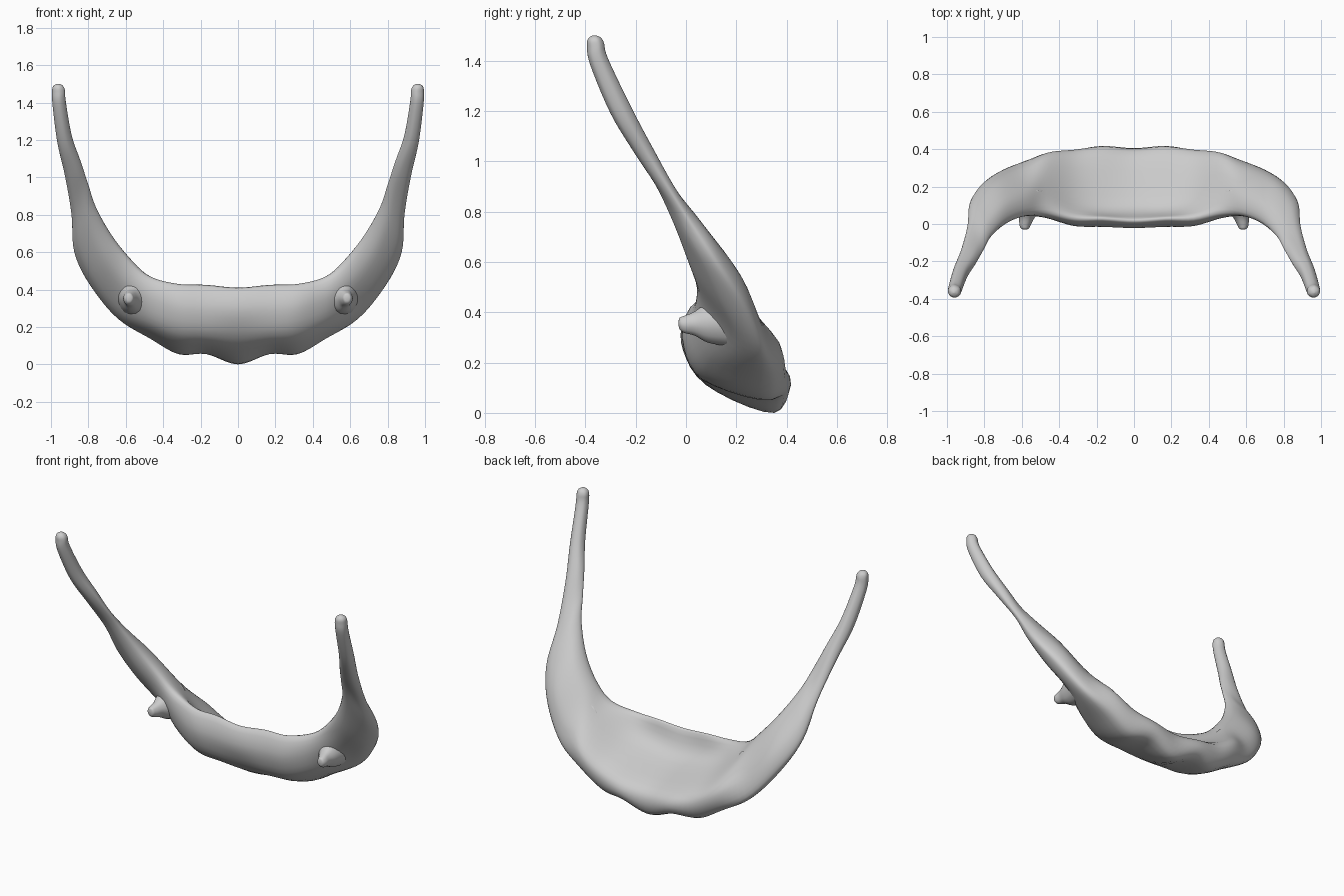
import bpy, bmesh, math
from mathutils import Vector as V

if "Cube" in bpy.data.objects:
    bpy.data.objects.remove(bpy.data.objects["Cube"])


def catmull(a, b, c, d, t):
    return 0.5 * (2 * b + (c - a) * t + (2 * a - 5 * b + 4 * c - d) * t * t
                  + (3 * b - a - 3 * c + d) * t ** 3)


def loft(name, rings, along=5, around=5):
    """Smooth skin through rings of control points, closed at both ends."""
    fine = []
    for r in rings:
        n = len(r)
        fine.append([catmull(r[i - 1], r[i], r[(i + 1) % n], r[(i + 2) % n], k / around)
                     for i in range(n) for k in range(around)])
    last = len(fine) - 1
    skin = []
    for i in range(last):
        a, b, c, d = fine[max(i - 1, 0)], fine[i], fine[i + 1], fine[min(i + 2, last)]
        for k in range(along):
            skin.append([catmull(*p, k / along) for p in zip(a, b, c, d)])
    skin.append(fine[-1])
    bm = bmesh.new()
    rows = [[bm.verts.new(p) for p in ring] for ring in skin]
    n = len(rows[0])
    for p, q in zip(rows, rows[1:]):
        for i in range(n):
            bm.faces.new((p[i], p[(i + 1) % n], q[(i + 1) % n], q[i]))
    bm.faces.new(rows[0])
    bm.faces.new(rows[-1])
    bmesh.ops.recalc_face_normals(bm, faces=bm.faces)
    me = bpy.data.meshes.new(name)
    bm.to_mesh(me)
    bm.free()
    ob = bpy.data.objects.new(name, me)
    bpy.context.collection.objects.link(ob)
    for f in me.polygons:
        f.use_smooth = True
    return ob


# Body sections at fixed x: top, upper back, lower back, bottom, lower front, upper front
body = [
    (0.00, [(.02, .41), (.10, .27), (.385, .15), (.35, .00), (.08, .11), (-.02, .28)]),
    (0.17, [(.03, .425), (.10, .29), (.395, .17), (.36, .055), (.07, .125), (-.015, .29)]),
    (0.32, [(.03, .43), (.13, .33), (.385, .20), (.33, .055), (.07, .14), (-.01, .30)]),
    (0.47, [(.06, .47), (.19, .41), (.37, .28), (.33, .14), (.11, .20), (.035, .35)]),
]
half = [[V((x, y, z)) for y, z in pts] for x, pts in body]

# Arm sections: upper inner edge, lower outer edge, half thickness
arm = [
    ((.58, .05, .56), (.64, .31, .25), .08),
    ((.68, .01, .69), (.79, .23, .43), .075),
    ((.76, -.06, .84), (.875, .12, .60), .05),
    ((.80, -.13, .96), (.89, -.01, .80), .030),
    ((.84, -.20, 1.08), (.925, -.14, 1.01), .037),
    ((.89, -.28, 1.22), (.965, -.24, 1.19), .043),
    ((.922, -.36, 1.40), (.99, -.33, 1.39), .038),
    ((.928, -.375, 1.465), (.992, -.345, 1.465), .034),
    ((.94, -.375, 1.49), (.985, -.355, 1.49), .024),
    ((.957, -.367, 1.50), (.967, -.363, 1.50), .006),
]
mids = [V((.47, .2, .3))] + [(V(t) + V(b)) / 2 for t, b, h in arm]
for i, (t, b, h) in enumerate(arm):
    m, e = mids[i + 1], (V(t) - V(b)) / 2
    tangent = mids[min(i + 2, len(arm))] - mids[i]
    n = e.cross(tangent).normalized() * h
    half.append([m + e * math.cos(a) + n * math.sin(a)
                 for a in (k * math.pi / 3 for k in range(6))])

# Whole bow, mirrored through the middle section
mirrored = [[V((-p.x, p.y, p.z)) for p in r] for r in half[:0:-1]]
loft("curved_bow", mirrored + half)

# Small blunt knobs on the front
knob = [(.56, .18, .37, .11), (.56, .09, .36, .085), (.573, .035, .355, .05),
        (.582, -.005, .352, .036), (.583, -.025, .355, .024), (.583, -.03, .356, .005)]
for side, label in ((1, "right"), (-1, "left")):
    rings = [[V((side * (x + .85 * r * math.cos(a)), y, z + r * math.sin(a)))
              for a in (k * math.pi / 3 for k in range(6))] for x, y, z, r in knob]
    loft("front_knob_" + label, rings, 4, 3)
